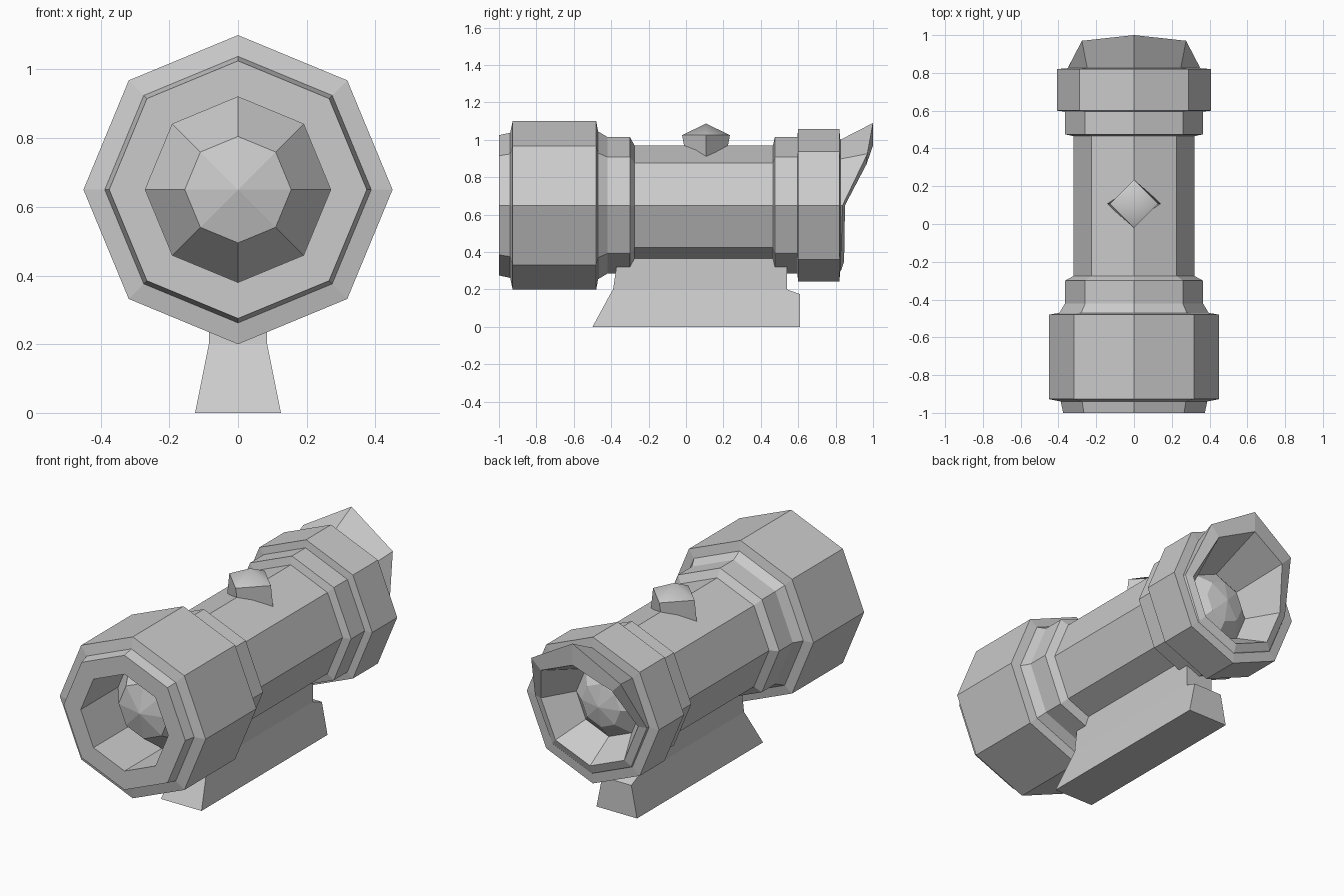
import bpy, bmesh, math

old = bpy.data.objects.get("Cube")
if old:
    bpy.data.objects.remove(old, do_unlink=True)

AXIS_Z = 0.65
SIDES = 8

grey = bpy.data.materials.new("plain grey")
grey.use_nodes = True
colour = (0.6, 0.6, 0.6, 1)
grey.diffuse_color = colour
grey.node_tree.nodes["Principled BSDF"].inputs["Base Color"].default_value = colour


def ring(y, r):
    """Octagon round the tube axis, starting at the top."""
    pts = []
    for i in range(SIDES):
        a = math.tau * i / SIDES
        pts.append((r * math.sin(a), y, AXIS_Z + r * math.cos(a)))
    return pts


def uneven_ring(ys, rs):
    """Octagon whose depth and radius vary from top to bottom, mirrored."""
    pts = []
    for i in range(SIDES):
        k = min(i, SIDES - i)
        a = math.tau * i / SIDES
        pts.append((rs[k] * math.sin(a), ys[k], AXIS_Z + rs[k] * math.cos(a)))
    return pts


def loft(name, rings, start=False, end=False, tip=None, smooth_tip=False):
    """Skin a run of rings; cap the ends or close the last ring to a tip."""
    bm = bmesh.new()
    rows = [[bm.verts.new(p) for p in pts] for pts in rings]
    for a, b in zip(rows, rows[1:]):
        for i in range(len(a)):
            j = (i + 1) % len(a)
            bm.faces.new((a[i], a[j], b[j], b[i]))
    if start:
        bm.faces.new(rows[0])
    if end:
        bm.faces.new(rows[-1])
    if tip:
        top = bm.verts.new(tip)
        last = rows[-1]
        for i in range(len(last)):
            f = bm.faces.new((last[i], last[(i + 1) % len(last)], top))
            f.smooth = smooth_tip
    bmesh.ops.recalc_face_normals(bm, faces=bm.faces)
    if smooth_tip:
        for e in bm.edges:
            e.smooth = top in e.verts
    mesh = bpy.data.meshes.new(name)
    bm.to_mesh(mesh)
    bm.free()
    mesh.materials.append(grey)
    obj = bpy.data.objects.new(name, mesh)
    bpy.context.collection.objects.link(obj)
    return obj


# Housing: front socket, hood, collars, tube, rear collar and eyecup as one skin
front = [(-0.66, 0.27), (-1, 0.27), (-1, 0.375), (-0.94, 0.388), (-0.927, 0.45),
         (-0.48, 0.45), (-0.47, 0.395), (-0.42, 0.365), (-0.3, 0.365),
         (-0.275, 0.32), (0.465, 0.32), (0.475, 0.365), (0.595, 0.365),
         (0.6, 0.408), (0.82, 0.408), (0.825, 0.35)]
cup_outer = uneven_ring((1, 0.97, 0.837, 0.83, 0.83), (0.44, 0.39, 0.345, 0.345, 0.345))
cup_inner = uneven_ring((1, 0.965, 0.85, 0.847, 0.845), (0.32, 0.31, 0.3, 0.3, 0.3))
loft("scope_housing",
     [ring(y, r) for y, r in front] + [cup_outer, cup_inner, ring(0.68, 0.2)],
     start=True, end=True)

# Faceted lenses
loft("front_lens", [ring(-0.67, 0.27), ring(-0.83, 0.155)], tip=(0, -0.87, AXIS_Z))
loft("rear_lens", [ring(0.68, 0.2), ring(0.75, 0.12)], tip=(0, 0.775, AXIS_Z))

# Adjustment knob on top of the tube
KNOB_Y = 0.107


def diamond(rx, ry, z):
    return [(rx, KNOB_Y, z), (0, KNOB_Y + ry, z), (-rx, KNOB_Y, z), (0, KNOB_Y - ry, z)]


loft("adjustment_knob", [diamond(0.145, 0.1, 0.88), diamond(0.128, 0.128, 1.025)],
     start=True, tip=(0, KNOB_Y, 1.087), smooth_tip=True)


# Mounting foot, flared towards the base
def section(y0, y1, w, z):
    return [(-w, y0, z), (w, y0, z), (w, y1, z), (-w, y1, z)]


loft("mounting_foot",
     [section(-0.5, 0.61, 0.125, 0), section(-0.405, 0.61, 0.09, 0.175),
      section(-0.39, 0.54, 0.085, 0.2), section(-0.36, 0.54, 0.085, 0.4)],
     start=True, end=True)
